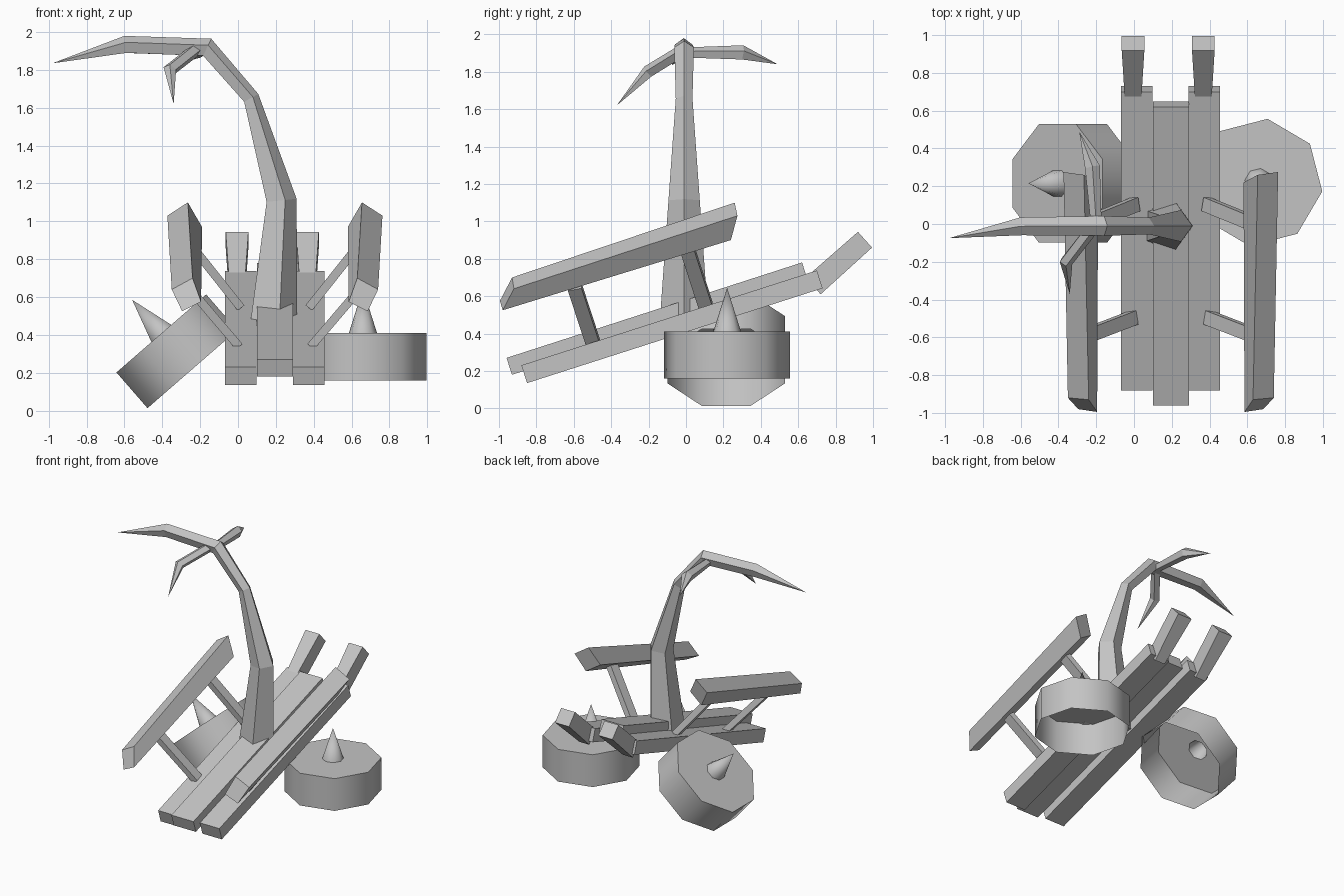
import bpy, bmesh, math
from mathutils import Vector, Matrix

cube = bpy.data.objects.get("Cube")
if cube:
    bpy.data.objects.remove(cube)

grey = bpy.data.materials.new("plain grey")
grey.use_nodes = True
grey.diffuse_color = (0.55, 0.55, 0.55, 1)
grey.node_tree.nodes["Principled BSDF"].inputs["Base Color"].default_value = grey.diffuse_color

MID = 0.195  # x of the symmetry plane of the sledge


def loft(name, rings, start=True, end=True):
    """Skin rings of points; a ring of one point makes a tip."""
    bm = bmesh.new()
    loops = [[bm.verts.new(p) for p in ring] for ring in rings]
    for a, b in zip(loops, loops[1:]):
        n = len(a)
        for i in range(n):
            j = (i + 1) % n
            bm.faces.new([a[i], a[j], b[0]] if len(b) == 1 else [a[i], a[j], b[j], b[i]])
    if start:
        bm.faces.new(loops[0])
    if end and len(loops[-1]) > 2:
        bm.faces.new(loops[-1])
    bmesh.ops.recalc_face_normals(bm, faces=bm.faces)
    mesh = bpy.data.meshes.new(name)
    bm.to_mesh(mesh)
    bm.free()
    mesh.materials.append(grey)
    obj = bpy.data.objects.new(name, mesh)
    bpy.context.collection.objects.link(obj)
    return obj


def beam(name, a, b, side, size_a, size_b):
    """Tapered rectangular bar from a to b, widths measured along side."""
    a, b = Vector(a), Vector(b)
    t = (b - a).normalized()
    s = Vector(side)
    s = (s - t * s.dot(t)).normalized()
    u = t.cross(s)
    corners = [(-1, -1), (1, -1), (1, 1), (-1, 1)]
    return loft(name, [[p + s * i * w / 2 + u * j * h / 2 for i, j in corners]
                       for p, (w, h) in ((a, size_a), (b, size_b))])


def branch(name, points, radii, ref, sides):
    """Bent branch with mitred rings that ends in a point."""
    pts = [Vector(p) for p in points]
    rings = []
    for k, r in enumerate(radii):
        t = (pts[k + 1] - pts[k]).normalized()
        if k:
            t += (pts[k] - pts[k - 1]).normalized()
        else:
            t = Vector((0, 0, 1)) if name == "tree_trunk" else t
        t.normalize()
        u = Vector(ref).cross(t).normalized()
        v = t.cross(u)
        angles = [math.tau * i / sides for i in range(sides)]
        rings.append([pts[k] + r * (u * math.cos(q) + v * math.sin(q)) for q in angles])
    return loft(name, rings + [[pts[-1]]])


def mirror(p):
    return (2 * MID - p[0], p[1], p[2])


# Sloping deck of three planks
flat = (1, 0, 0)
beam("centre_plank", (MID, -0.945, 0.225), (MID, 0.635, 0.735), flat, (0.19, 0.095), (0.19, 0.095))
for name, x in (("right_plank", 0.015), ("left_plank", 0.373)):
    beam(name, (x, -0.865, 0.183), (x, 0.715, 0.69), flat, (0.167, 0.1), (0.167, 0.1))

# Rear legs rising from the outer planks
for name, x in (("right_rear_leg", -0.005), ("left_rear_leg", 0.367)):
    beam(name, (x, 0.68, 0.655), (x, 0.957, 0.902), flat, (0.085, 0.12), (0.12, 0.113))

# Hand rails and their posts, mirrored about the deck
rail = [[(0.63, -0.93, 0.70), (0.74, -0.92, 0.64), (0.685, -0.98, 0.525), (0.585, -0.995, 0.575)],
        [(0.655, 0.26, 1.10), (0.763, 0.275, 1.03), (0.69, 0.24, 0.90), (0.58, 0.22, 0.97)]]
posts = {"front_post": ((0.39, -0.495, 0.345), (0.65, -0.595, 0.65)),
         "rear_post": ((0.38, 0.105, 0.55), (0.65, -0.005, 0.89))}
for side, place in (("left", Vector), ("right", mirror)):
    loft(side + "_rail", [[place(p) for p in ring] for ring in rail])
    for name, (a, b) in posts.items():
        beam(side + "_" + name, place(a), place(b), (0, 1, 0), (0.075, 0.045), (0.075, 0.045))

# Bare tree
branch("tree_trunk",
       [(0.175, -0.01, 0.45), (0.222, -0.01, 1.11), (0.066, -0.01, 1.65),
        (-0.165, -0.01, 1.915), (-0.595, -0.012, 1.93), (-0.98, -0.075, 1.835)],
       [0.138, 0.088, 0.047, 0.055, 0.05], (0, 1, 0), 5)
branch("rear_branch",
       [(-0.2, 0, 1.9), (-0.22, 0.3, 1.9), (-0.29, 0.49, 1.84)],
       [0.03, 0.042], (1, 0, 0), 5)
branch("front_branch",
       [(-0.22, -0.02, 1.91), (-0.36, -0.2, 1.8), (-0.34, -0.37, 1.62)],
       [0.035, 0.036], (-1, 0, 0), 5)


# Open drums, each with a hollow spike on its lid
def drum(name, lid_centre, tilt, turn):
    rings = []
    for r, z in ((0.34, -0.25), (0.34, 0), (0.075, 0)):
        rings.append([(r * math.cos(q), r * math.sin(q), z)
                      for q in (turn + math.tau * i / 8 for i in range(8))])
    obj = loft(name, rings + [[(0, 0, 0.235)]], start=False)
    obj.data.transform(Matrix.Translation(lid_centre) @ Matrix.Rotation(tilt, 4, "Y"))
    bpy.ops.object.select_all(action="DESELECT")
    obj.select_set(True)
    bpy.context.view_layer.objects.active = obj
    bpy.ops.object.shade_smooth_by_angle(angle=math.radians(50))


drum("left_drum", (0.66, 0.22, 0.41), 0, math.radians(82))
drum("right_drum", (-0.405, 0.215, 0.408), math.radians(-41), math.radians(22.5))
